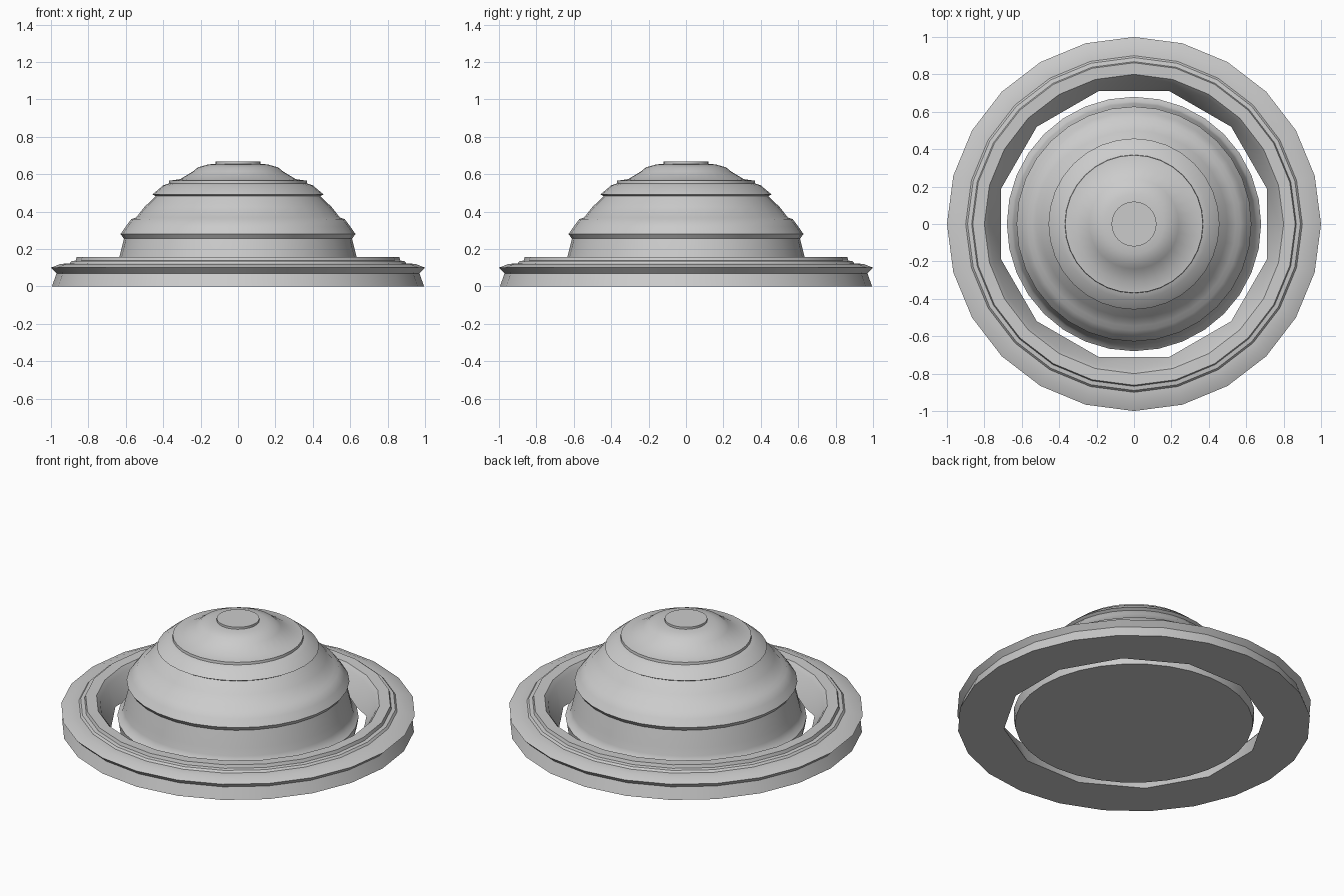
import bpy, bmesh
from math import cos, sin, pi, radians

if "Cube" in bpy.data.objects:
    bpy.data.objects.remove(bpy.data.objects["Cube"])


def lathe(name, profile, sides, closed=False):
    """Spin (radius, z) points round z; a third value is the radius on odd steps."""
    bm = bmesh.new()
    rows = []
    for p in profile:
        row = []
        for i in range(sides):
            r = p[2] if len(p) > 2 and i % 2 else p[0]
            a = 2 * pi * i / sides
            row.append(bm.verts.new((r * cos(a), r * sin(a), p[1])))
        rows.append(row)
    count = len(rows) if closed else len(rows) - 1
    for k in range(count):
        a, b = rows[k], rows[(k + 1) % len(rows)]
        for i in range(sides):
            j = (i + 1) % sides
            bm.faces.new((a[i], a[j], b[j], b[i]))
    if not closed:
        bm.faces.new(rows[0][::-1])
        bm.faces.new(rows[-1])
    bmesh.ops.recalc_face_normals(bm, faces=bm.faces)
    mesh = bpy.data.meshes.new(name)
    bm.to_mesh(mesh)
    bm.free()
    obj = bpy.data.objects.new(name, mesh)
    bpy.context.collection.objects.link(obj)
    bpy.ops.object.select_all(action='DESELECT')
    obj.select_set(True)
    bpy.context.view_layer.objects.active = obj
    bpy.ops.object.shade_smooth_by_angle(angle=radians(40))
    return obj


# Stepped dome, from the base lip to the small flat cap
lathe("stepped_dome", [
    (0.67, 0), (0.68, 0.06), (0.655, 0.08), (0.645, 0.11),
    (0.635, 0.155), (0.61, 0.255), (0.628, 0.28), (0.60, 0.32),
    (0.57, 0.36), (0.545, 0.368), (0.50, 0.425), (0.44, 0.482),
    (0.457, 0.492), (0.40, 0.54), (0.37, 0.55), (0.368, 0.565),
    (0.31, 0.573), (0.24, 0.615), (0.215, 0.636), (0.16, 0.652),
    (0.12, 0.655), (0.12, 0.668)], 32)

# Faceted rim ring with a twelve-sided hole
lathe("rim_ring", [
    (0.735 * cos(pi / 12), 0, 0.735), (0.995, 0), (0.97, 0.07),
    (1.0, 0.10), (0.95, 0.12), (0.90, 0.123), (0.89, 0.135),
    (0.868, 0.138), (0.862, 0.157), (0.80, 0.155),
    (0.78, 0.13)], 24, closed=True)
